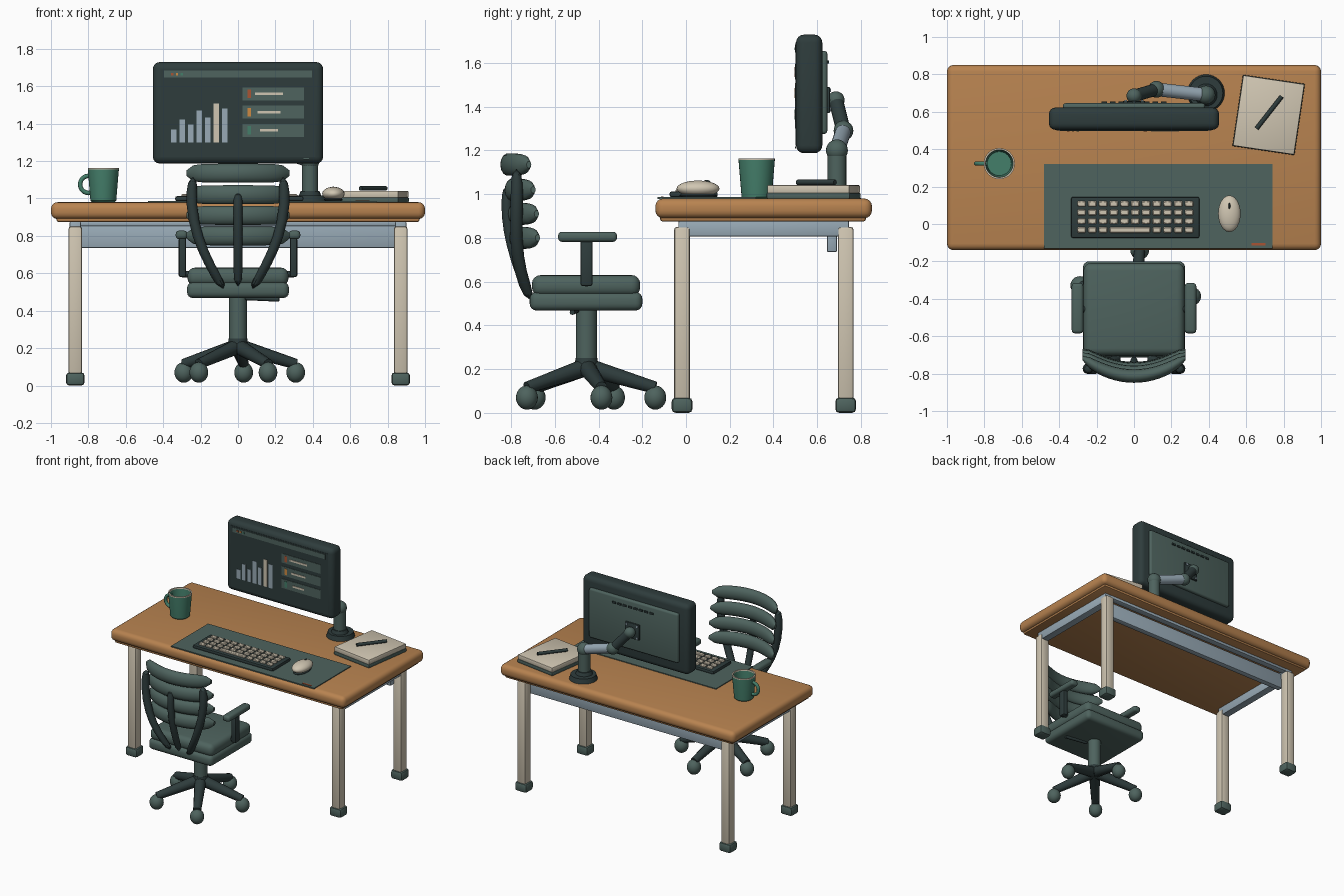
import bpy, bmesh
from math import radians, sin, cos, pi
from mathutils import Vector, Matrix

if "Cube" in bpy.data.objects:
    bpy.data.objects.remove(bpy.data.objects["Cube"], do_unlink=True)


def material(name, rgb):
    m = bpy.data.materials.new(name)
    m.use_nodes = True
    lin = [((c / 255 + 0.055) / 1.055) ** 2.4 for c in rgb] + [1]
    m.diffuse_color = lin
    m.node_tree.nodes["Principled BSDF"].inputs["Base Color"].default_value = lin
    return m


WOOD = material("warm wood", (184, 131, 80))
CREAM = material("cream", (208, 198, 178))
SLATE = material("slate green", (78, 99, 94))
DARK = material("charcoal green", (46, 60, 60))
STEEL = material("blue grey steel", (152, 170, 182))
GREEN = material("mug green", (68, 126, 106))
ORANGE = material("orange", (206, 138, 66))
RUST = material("rust", (168, 84, 52))


def finish(bm, name, *mats, rule=None):
    """Turn a bmesh into a smooth-shaded object; rule picks the material slot."""
    bmesh.ops.recalc_face_normals(bm, faces=bm.faces)
    if rule:
        for f in bm.faces:
            f.material_index = rule(f)
    me = bpy.data.meshes.new(name)
    bm.to_mesh(me)
    bm.free()
    for m in mats:
        me.materials.append(m)
    ob = bpy.data.objects.new(name, me)
    bpy.context.collection.objects.link(ob)
    bpy.ops.object.select_all(action="DESELECT")
    ob.select_set(True)
    bpy.context.view_layer.objects.active = ob
    bpy.ops.object.shade_smooth_by_angle(angle=radians(40))
    return ob


def boxes(name, mat, items, bevel=0.0, seg=3, turn=0):
    """One object holding boxes given as (centre, size)."""
    bm = bmesh.new()
    for loc, size in items:
        mtx = Matrix.Translation(loc) @ Matrix.Rotation(radians(turn), 4, "Z") @ Matrix.Diagonal((*size, 1))
        vs = bmesh.ops.create_cube(bm, size=1, matrix=mtx)["verts"]
        if bevel:
            edges = list({e for v in vs for e in v.link_edges})
            bmesh.ops.bevel(bm, geom=edges, offset=bevel, segments=seg, profile=0.5, affect="EDGES")
    return finish(bm, name, mat)


def rod(name, mat, p, q, r1, r2=None, sides=20):
    p, q = Vector(p), Vector(q)
    mtx = Matrix.Translation((p + q) / 2) @ (q - p).to_track_quat("Z", "Y").to_matrix().to_4x4()
    bm = bmesh.new()
    bmesh.ops.create_cone(bm, cap_ends=True, segments=sides, radius1=r1,
                          radius2=r1 if r2 is None else r2, depth=(q - p).length, matrix=mtx)
    return finish(bm, name, mat)


def ball(name, mat, loc, radii):
    bm = bmesh.new()
    bmesh.ops.create_uvsphere(bm, u_segments=24, v_segments=14, radius=1,
                              matrix=Matrix.Translation(loc) @ Matrix.Diagonal((*radii, 1)))
    return finish(bm, name, mat)


def loft(name, mats, rings, rule=None):
    """Skin a row of closed rings and cap both ends."""
    bm = bmesh.new()
    rows = [[bm.verts.new(p) for p in ring] for ring in rings]
    n = len(rows[0])
    for a, b in zip(rows, rows[1:]):
        for i in range(n):
            bm.faces.new((a[i], a[(i + 1) % n], b[(i + 1) % n], b[i]))
    bm.faces.new(rows[0])
    bm.faces.new(rows[-1])
    return finish(bm, name, *mats, rule=rule)


def circle(n):
    return [(cos(2 * pi * i / n), sin(2 * pi * i / n)) for i in range(n)]


# Desk: top, lip, legs, feet and rails
boxes("desk_top", WOOD, [((0, 0.355, 0.935), (2, 0.99, 0.09))], 0.035, 4)
boxes("desk_top_lip", WOOD, [((0, 0.352, 0.89), (1.94, 0.94, 0.03))], 0.01, 2)
corners = [(x, y) for x in (-0.87, 0.87) for y in (-0.018, 0.73)]
boxes("desk_legs", CREAM, [((x, y, 0.45), (0.072, 0.072, 0.8)) for x, y in corners], 0.012, 2)
boxes("desk_feet", SLATE, [((x, y, 0.035), (0.1, 0.095, 0.07)) for x, y in corners], 0.018, 2)
boxes("side_rails", STEEL, [((x, 0.355, 0.842), (0.06, 0.78, 0.07)) for x in (-0.87, 0.87)], 0.006, 2)
boxes("rear_apron", STEEL, [((0, 0.667, 0.795), (1.7, 0.045, 0.12))], 0.006, 2)
boxes("rear_rail", STEEL, [((0, 0.72, 0.866), (1.7, 0.05, 0.025))], 0.005, 2)

# Desk mat with its tag
boxes("desk_mat", SLATE, [((0.13, 0.095, 0.982), (1.22, 0.45, 0.008))])
boxes("mat_tag", RUST, [((0.665, -0.108, 0.987), (0.075, 0.012, 0.004))])

# Keyboard: three full rows, then a row with the space bar
boxes("keyboard_body", DARK, [((0.007, 0.035, 0.999), (0.685, 0.22, 0.026))], 0.009, 2)
pitch = 0.0575
cols = [0.007 + (i - 5) * pitch for i in range(11)]
keys = [((x, y, 1.015), (0.045, 0.031, 0.018)) for y in (0.108, 0.062, 0.015) for x in cols]
keys += [((x, -0.032, 1.015), (0.045, 0.031, 0.018)) for i, x in enumerate(cols) if i < 3 or i > 6]
keys.append((((cols[3] + cols[6]) / 2, -0.032, 1.015), (0.045 + 3 * pitch, 0.031, 0.018)))
boxes("keyboard_keys", CREAM, keys, 0.005, 1)

# Mouse
ball("mouse_shell", CREAM, (0.51, 0.055, 1.025), (0.06, 0.098, 0.037))
ball("mouse_base", DARK, (0.51, 0.055, 0.994), (0.05, 0.085, 0.012))
ball("mouse_wheel", DARK, (0.51, 0.095, 1.055), (0.006, 0.017, 0.01))

# Notebook and pen
boxes("notebook_cover", SLATE, [((0.72, 0.583, 0.993), (0.335, 0.385, 0.027))], 0.005, 2, turn=-8.4)
boxes("notebook_pages", CREAM, [((0.72, 0.583, 1.023), (0.33, 0.38, 0.036))], 0.004, 2, turn=-8.4)
rod("pen", DARK, (0.655, 0.51, 1.054), (0.79, 0.682, 1.054), 0.012, sides=12)

# Mug: turned wall with a cream rim, and a looped handle
profile = [(0.06, 0.98), (0.069, 0.988), (0.083, 1.155), (0.083, 1.164), (0.074, 1.164), (0.073, 1.155), (0.064, 1.02)]
loft("mug", (GREEN, CREAM), [[(-0.72 + r * c, 0.323 + r * s, z) for c, s in circle(32)] for r, z in profile],
     rule=lambda f: int(f.calc_center_median().z > 1.157))
arc = [radians(75 + i * 210 / 14) for i in range(15)]
loft("mug_handle", (GREEN,), [[(-0.798 + (0.046 + 0.012 * c) * cos(a), 0.323 + 0.012 * s,
                               1.075 + (0.046 + 0.012 * c) * sin(a)) for c, s in circle(10)] for a in arc])

# Monitor housing
boxes("monitor_body", DARK, [((0, 0.563, 1.458), (0.91, 0.12, 0.542))], 0.036, 4)
boxes("monitor_back_panel", SLATE, [((0, 0.628, 1.465), (0.76, 0.036, 0.38))], 0.014, 3)
boxes("monitor_vents", DARK, [((-0.16 + i * 0.0457, 0.648, 1.605), (0.03, 0.012, 0.014)) for i in range(8)])


def screen(name, mat, rects, layer):
    """Thin plates on the display, given as (x, z, width, height)."""
    boxes(name, mat, [((x, 0.503 - 0.003 * layer, z), (w, 0.004, h)) for x, z, w, h in rects])


# Display contents
screen("screen_glass", DARK, [(0, 1.458, 0.83, 0.47)], 0)
screen("screen_header", SLATE, [(0, 1.665, 0.79, 0.036)], 1)
for i, m in enumerate((RUST, ORANGE, GREEN)):
    z = 1.559 - i * 0.0975
    screen("header_dot", m, [(-0.352 + i * 0.026, 1.665, 0.013, 0.013)], 2)
    screen("info_card", SLATE, [(0.188, z, 0.33, 0.07)], 1)
    screen("card_marker", m, [(0.06, z, 0.02, 0.046)], 2)
    screen("card_line", CREAM, [(0.166, z, 0.15 - i * 0.026, 0.014)], 2)
for i, h in enumerate((0.07, 0.123, 0.096, 0.171, 0.134, 0.208, 0.182)):
    screen("chart_bar", CREAM if i == 5 else STEEL, [(-0.344 + i * 0.0455, 1.3 + h / 2, 0.031, h)], 1)
screen("power_light", SLATE, [(0.365, 1.213, 0.028, 0.008)], 1)

# Monitor arm
post, elbow, mount = (0.385, 0.69, 1.2), (0.12, 0.72, 1.29), (0, 0.685, 1.43)
rod("arm_base", DARK, (0.385, 0.7, 0.978), (0.385, 0.7, 1.015), 0.1, 0.09, 32)
rod("arm_base_collar", DARK, (0.385, 0.69, 1.01), (0.385, 0.69, 1.04), 0.062, 0.05, 24)
rod("arm_post", SLATE, (0.385, 0.69, 1.0), post, 0.043)
ball("arm_shoulder", SLATE, post, (0.05, 0.05, 0.05))
rod("arm_lower_link", STEEL, post, elbow, 0.036)
ball("arm_elbow", SLATE, elbow, (0.045, 0.045, 0.045))
rod("arm_upper_link", DARK, elbow, mount, 0.033)
ball("arm_wrist", SLATE, mount, (0.04, 0.04, 0.04))
rod("arm_mount_stub", DARK, (0, 0.64, 1.43), mount, 0.028)
boxes("mount_plate", DARK, [((0, 0.651, 1.43), (0.12, 0.014, 0.12))], 0.005, 2)
boxes("mount_bolts", STEEL, [((x, 0.659, 1.43 + z), (0.014, 0.008, 0.014))
                             for x in (-0.045, 0.045) for z in (-0.045, 0.045)])

# Chair base: five spokes with casters
cy = -0.455
rod("chair_hub", DARK, (0, cy, 0.17), (0, cy, 0.25), 0.06, 0.05)
rod("chair_column", SLATE, (0, cy, 0.23), (0, cy, 0.49), 0.048)
for i in range(5):
    a = radians(84.5 + 72 * i)
    x, y = 0.316 * cos(a), cy + 0.316 * sin(a)
    rod("chair_spoke", DARK, (0, cy, 0.21), (x, y, 0.115), 0.042, 0.028, 12)
    ball("chair_caster", SLATE, (x, y, 0.07), (0.05, 0.05, 0.055))

# Seat and height lever
boxes("seat_shell", SLATE, [((0, -0.457, 0.51), (0.545, 0.515, 0.085))], 0.032, 4)
boxes("seat_cushion", SLATE, [((0, -0.457, 0.582), (0.54, 0.495, 0.096))], 0.04, 4)
rod("height_lever", DARK, (0.04, -0.5, 0.468), (0.22, -0.52, 0.46), 0.012, sides=12)

# Armrests
for s in (-1, 1):
    boxes("armrest_post", DARK, [((s * 0.297, -0.455, 0.685), (0.04, 0.055, 0.21))], 0.01, 2)
    boxes("armrest_pad", SLATE, [((s * 0.302, -0.45, 0.805), (0.062, 0.27, 0.046))], 0.018, 3)
    rod("armrest_bracket", DARK, (s * 0.24, -0.455, 0.595), (s * 0.3, -0.455, 0.595), 0.018, sides=12)

# Backrest: four padded curved slats
for z, yc in ((1.135, -0.813), (1.02, -0.793), (0.91, -0.778), (0.8, -0.773)):
    rings = []
    for i in range(17):
        t = i / 8 - 1
        k = 0.3 + 0.7 * (1 - t ** 6) ** 0.5
        rings.append([(0.275 * t, yc + 0.095 * t * t + 0.036 * k * c, z + 0.052 * k * s) for c, s in circle(14)])
    loft("back_slat", (SLATE,), rings)


def rib(name, path, radius=0.026):
    rings = [[(x + radius * c, y + radius * s, z) for c, s in circle(10)] for x, y, z in path]
    ob = loft(name, (DARK,), rings)
    ob.modifiers.new("smooth", "SUBSURF").levels = 1
    ob.modifiers["smooth"].render_levels = 1


# Backrest ribs running down to the seat
rib("center_rib", [(0, -0.815, 1.04), (0, -0.822, 0.95), (0, -0.812, 0.83), (0, -0.78, 0.7), (0, -0.715, 0.52)])
for s in (-1, 1):
    rib("side_rib", [(s * 0.24, -0.775, 1.12), (s * 0.255, -0.772, 0.97), (s * 0.218, -0.778, 0.79),
                     (s * 0.155, -0.762, 0.65), (s * 0.075, -0.71, 0.51)], 0.03)
